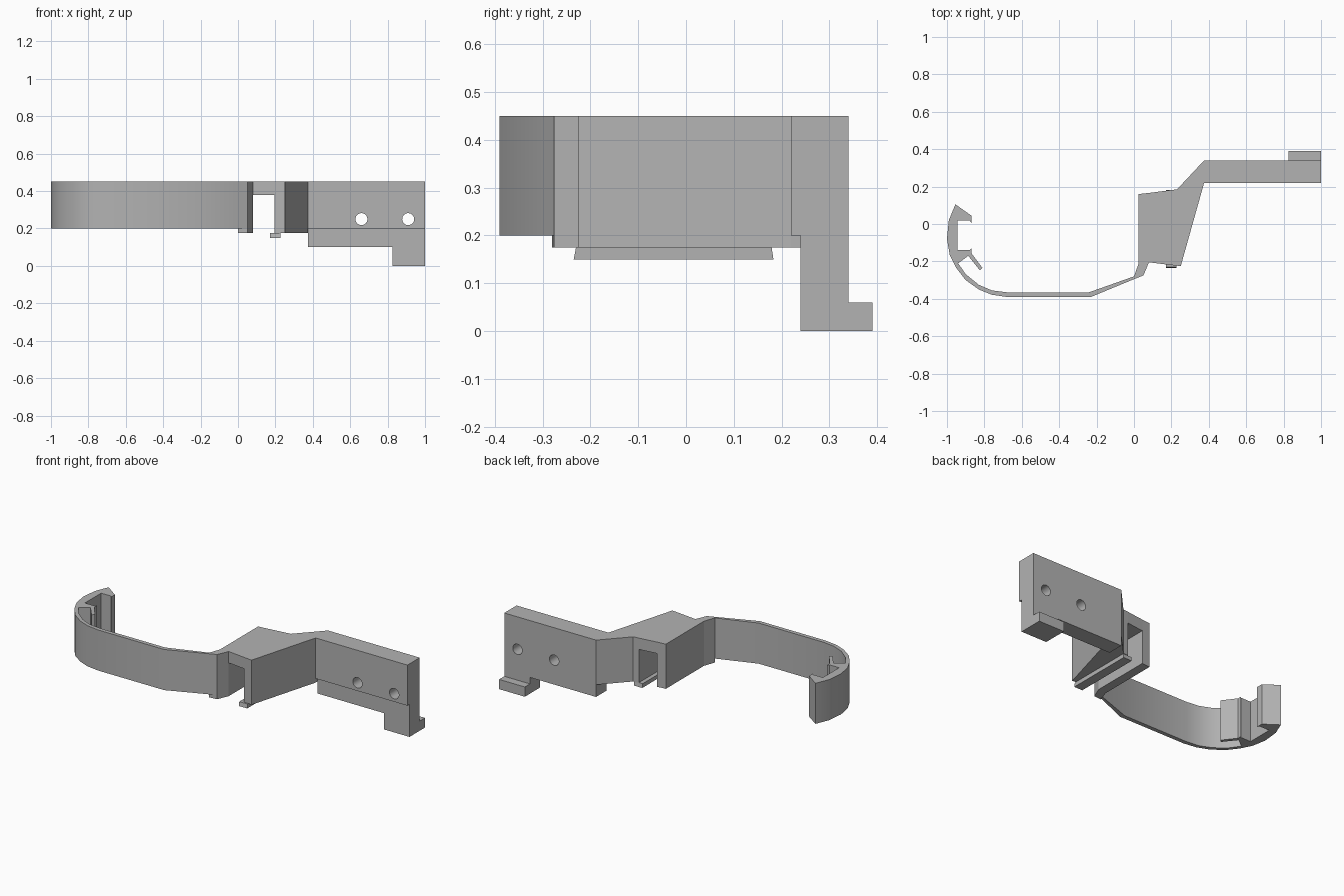
import bpy, bmesh, math
from mathutils import Matrix

old = bpy.data.objects.get("Cube")
if old:
    bpy.data.objects.remove(old, do_unlink=True)

grey = bpy.data.materials.new("plain grey")
grey.use_nodes = True
colour = (0.45, 0.45, 0.45, 1)
grey.diffuse_color = colour
grey.node_tree.nodes["Principled BSDF"].inputs["Base Color"].default_value = colour

TOP = 0.45


def prism(name, outline, low, high, axis="z"):
    """Extrude an outline: (x, y) upward, or (y, z) along x."""
    bm = bmesh.new()
    place = (lambda a, b: (a, b, low)) if axis == "z" else (lambda a, b: (low, a, b))
    face = bm.faces.new([bm.verts.new(place(a, b)) for a, b in outline])
    out = bmesh.ops.extrude_face_region(bm, geom=[face])
    step = (0, 0, high - low) if axis == "z" else (high - low, 0, 0)
    moved = [v for v in out["geom"] if isinstance(v, bmesh.types.BMVert)]
    bmesh.ops.translate(bm, vec=step, verts=moved)
    bmesh.ops.recalc_face_normals(bm, faces=bm.faces)
    mesh = bpy.data.meshes.new(name)
    bm.to_mesh(mesh)
    bm.free()
    mesh.materials.append(grey)
    obj = bpy.data.objects.new(name, mesh)
    bpy.context.collection.objects.link(obj)
    return obj


def smooth(obj, degrees):
    bpy.ops.object.select_all(action="DESELECT")
    obj.select_set(True)
    bpy.context.view_layer.objects.active = obj
    bpy.ops.object.shade_smooth_by_angle(angle=math.radians(degrees))


# Curved arm ending in a small gripping hook
outer = [(0.05, -0.275), (0, -0.295), (-0.23, -0.39), (-0.68, -0.39), (-0.76, -0.378),
         (-0.83, -0.35), (-0.9, -0.3), (-0.95, -0.235), (-0.985, -0.165), (-1, -0.08),
         (-0.99, 0.02), (-0.955, 0.105)]
jaw = [(-0.87, 0.045), (-0.87, 0.005), (-0.878, 0.018), (-0.945, 0.018), (-0.945, -0.14),
       (-0.878, -0.14), (-0.87, -0.13), (-0.87, -0.155), (-0.81, -0.235), (-0.825, -0.247),
       (-0.886, -0.17), (-0.94, -0.21)]
inner = [(-0.9, -0.268), (-0.83, -0.325), (-0.76, -0.355), (-0.68, -0.365),
         (-0.24, -0.365), (0, -0.28)]
smooth(prism("curved_arm", outer + jaw + inner, 0.2, TOP), 25)

# Open-bottomed channel in the middle
prism("channel_left_wall", [(0, -0.28), (0.05, -0.276), (0.08, -0.205), (0.08, 0.166),
                            (0.025, 0.16), (0.025, -0.21)], 0.175, TOP)
prism("channel_roof", [(0.08, -0.205), (0.195, -0.219), (0.195, 0.181), (0.08, 0.166)], 0.38, TOP)
prism("channel_slanted_wall", [(0.195, -0.219), (0.25, -0.225), (0.375, 0.22), (0.375, 0.34),
                               (0.23, 0.185), (0.195, 0.181)], 0.175, TOP)

# Retaining lip under the slanted wall, flaring downward
lip = prism("channel_lip", [(0.17, -0.235), (0.227, -0.235), (0.227, 0.183), (0.17, 0.183)],
            0.15, 0.175)
for v in lip.data.vertices:
    if v.co.z > 0.16:
        v.co.y *= 0.98

# Mounting plate with a stepped front
plate = prism("mounting_plate", [(0.22, TOP), (0.34, TOP), (0.34, 0.1), (0.24, 0.1),
                                 (0.24, 0.2), (0.22, 0.2)], 0.375, 1, "x")

# Screw holes through the plate
bm = bmesh.new()
for x in (0.66, 0.91):
    bmesh.ops.create_cone(bm, cap_ends=True, segments=32, radius1=0.032, radius2=0.032, depth=0.4,
                          matrix=Matrix.Translation((x, 0.28, 0.25)) @ Matrix.Rotation(math.pi / 2, 4, "X"))
mesh = bpy.data.meshes.new("hole_cutter")
bm.to_mesh(mesh)
bm.free()
mesh.materials.append(grey)
cutter = bpy.data.objects.new("hole_cutter", mesh)
bpy.context.collection.objects.link(cutter)
cut = plate.modifiers.new("holes", "BOOLEAN")
cut.object = cutter
cut.solver = "EXACT"
bpy.ops.object.select_all(action="DESELECT")
plate.select_set(True)
bpy.context.view_layer.objects.active = plate
bpy.ops.object.modifier_apply(modifier=cut.name)
bpy.data.objects.remove(cutter, do_unlink=True)
smooth(plate, 25)

# Foot under the plate end with a rear toe
prism("plate_foot", [(0.24, 0.1), (0.34, 0.1), (0.34, 0.06), (0.39, 0.06), (0.39, 0), (0.24, 0)],
      0.825, 1, "x")
